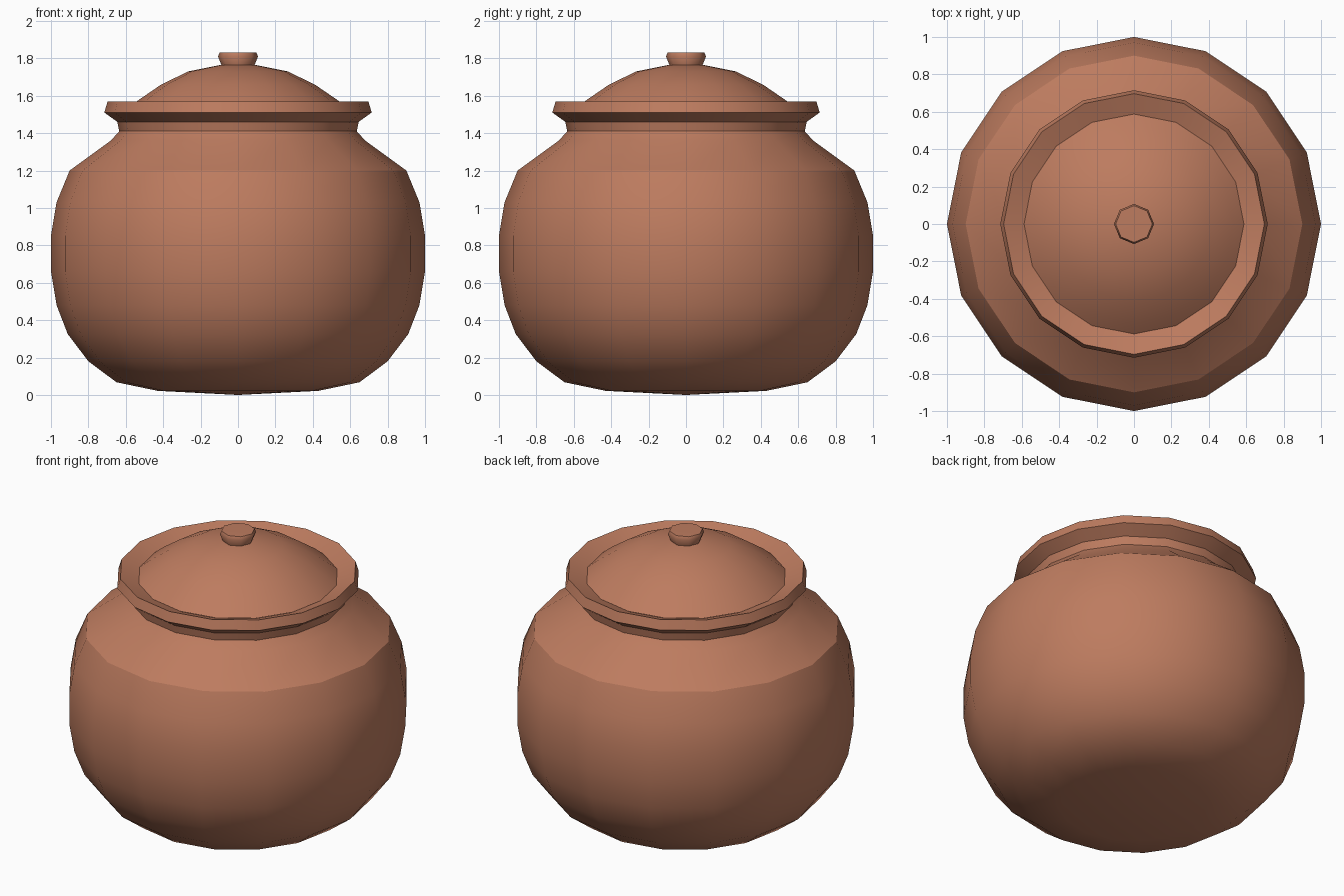
import bpy, bmesh, math

if "Cube" in bpy.data.objects:
    bpy.data.objects.remove(bpy.data.objects["Cube"])

clay = bpy.data.materials.new("terracotta")
clay.diffuse_color = (0.51, 0.20, 0.115, 1)
clay.use_nodes = True
clay.node_tree.nodes["Principled BSDF"].inputs["Base Color"].default_value = clay.diffuse_color


def lathe(name, profile, sides, angle=40):
    """Revolve (radius, height) points around z; radius 0 makes a pole."""
    bm = bmesh.new()
    rings = []
    for r, z in profile:
        if r == 0:
            rings.append([bm.verts.new((0, 0, z))] * sides)
        else:
            rings.append([bm.verts.new((r * math.cos(2 * math.pi * i / sides),
                                        r * math.sin(2 * math.pi * i / sides), z))
                          for i in range(sides)])
    for a, b in zip(rings, rings[1:]):
        for i in range(sides):
            j = (i + 1) % sides
            bm.faces.new(list(dict.fromkeys((a[i], a[j], b[j], b[i]))))
    mesh = bpy.data.meshes.new(name)
    bm.to_mesh(mesh)
    bm.free()
    mesh.materials.append(clay)
    ob = bpy.data.objects.new(name, mesh)
    bpy.context.collection.objects.link(ob)
    bpy.ops.object.select_all(action='DESELECT')
    ob.select_set(True)
    bpy.context.view_layer.objects.active = ob
    bpy.ops.object.shade_smooth_by_angle(angle=math.radians(angle))
    return ob


# round belly, neck and flared rim dipping in to the lid seat
lathe("pot_body", [(0, 0.0), (0.43, 0.022), (0.65, 0.068), (0.80, 0.18), (0.91, 0.325),
                   (0.97, 0.48), (1.0, 0.66), (1.0, 0.85), (0.97, 1.03), (0.90, 1.20),
                   (0.68, 1.36), (0.635, 1.41), (0.645, 1.46), (0.715, 1.51),
                   (0.697, 1.57), (0.58, 1.525)], 16, 30)

# domed lid
lathe("lid", [(0.588, 1.53), (0.53, 1.578), (0.41, 1.66), (0.265, 1.73),
              (0.09, 1.765), (0, 1.768)], 16)

# small flared knob
lathe("lid_knob", [(0.085, 1.755), (0.107, 1.81), (0.098, 1.83), (0, 1.832)], 8, 50)
